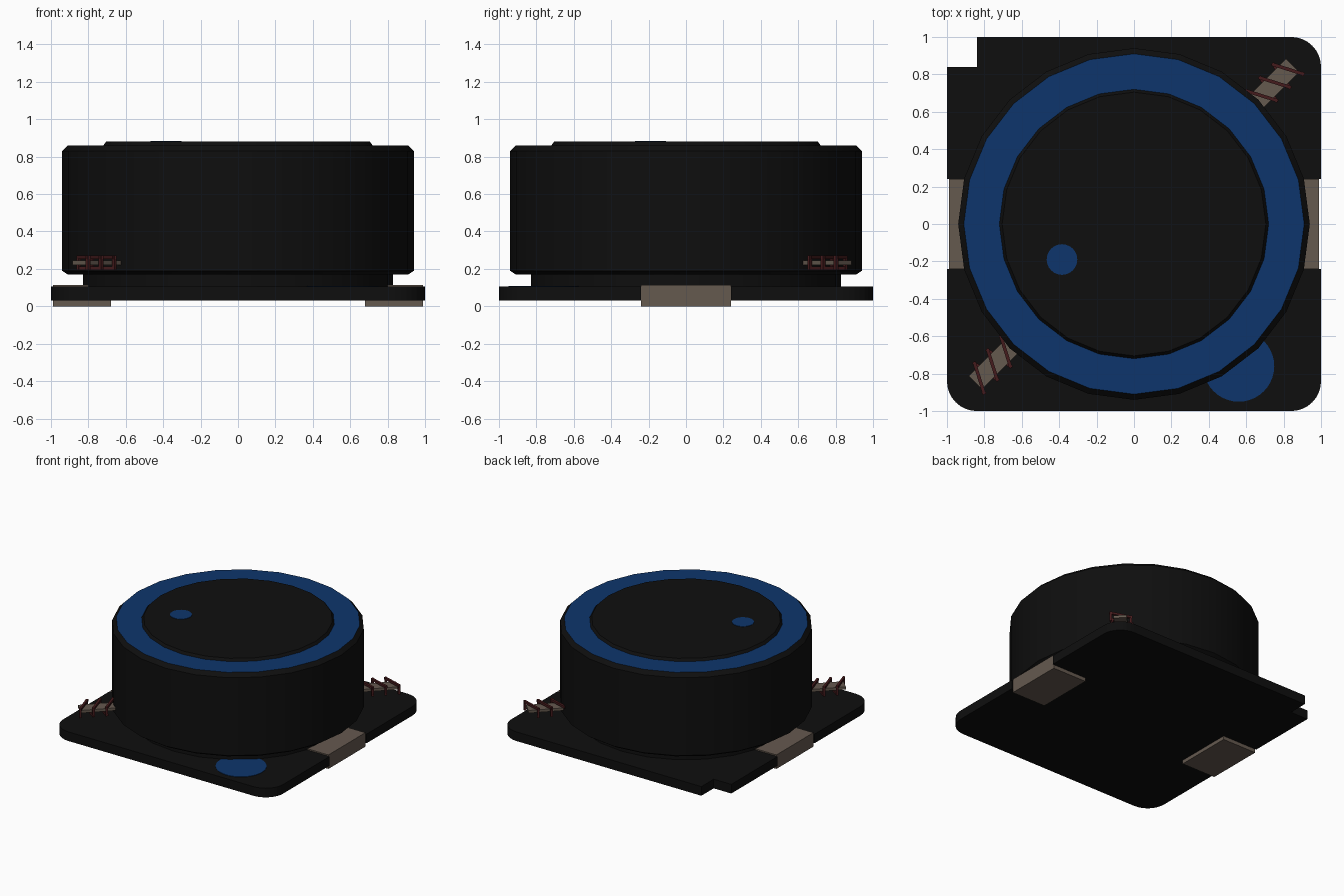
import bpy, bmesh, math
from mathutils import Vector

cube = bpy.data.objects.get("Cube")
if cube:
    bpy.data.objects.remove(cube, do_unlink=True)


def material(name, rgb, rough=0.6):
    m = bpy.data.materials.new(name)
    m.use_nodes = True
    m.diffuse_color = (*rgb, 1)
    bsdf = m.node_tree.nodes["Principled BSDF"]
    bsdf.inputs["Base Color"].default_value = (*rgb, 1)
    bsdf.inputs["Roughness"].default_value = rough
    return m


BLACK = material("matte black", (0.0045, 0.0045, 0.0045))
BLUE = material("deep blue", (0.004, 0.036, 0.15))
METAL = material("dull tin", (0.13, 0.10, 0.078))
COPPER = material("dark red enamel", (0.06, 0.011, 0.012))


def finish(name, bm, *mats, smooth=False):
    bmesh.ops.recalc_face_normals(bm, faces=bm.faces)
    me = bpy.data.meshes.new(name)
    bm.to_mesh(me)
    bm.free()
    for m in mats:
        me.materials.append(m)
    ob = bpy.data.objects.new(name, me)
    bpy.context.collection.objects.link(ob)
    if smooth:
        bpy.ops.object.select_all(action='DESELECT')
        ob.select_set(True)
        bpy.context.view_layer.objects.active = ob
        bpy.ops.object.shade_smooth_by_angle(angle=math.radians(25))
    return ob


def prism(name, points, offset, mat):
    """Extrude a closed outline of 3D points along an offset."""
    bm = bmesh.new()
    face = bm.faces.new([bm.verts.new(p) for p in points])
    new = bmesh.ops.extrude_face_region(bm, geom=[face])["geom"]
    moved = [v for v in new if isinstance(v, bmesh.types.BMVert)]
    bmesh.ops.translate(bm, verts=moved, vec=offset)
    return finish(name, bm, mat)


def ring(cx, cy, r, z, n, start=0.0, sweep=math.tau):
    return [(cx + r * math.cos(start + sweep * i / n),
             cy + r * math.sin(start + sweep * i / n), z) for i in range(n)]


# Base plate: rounded corners, one square corner notch, a recess per terminal
Z0, Z1, R = 0.03, 0.105, 0.16


def corner(sx, sy, start):
    return ring(sx * (1 - R), sy * (1 - R), R, Z0, 9, start, math.pi / 2 * 9 / 8)


def recess(s):
    return [(s * x, s * y, Z0) for x, y in
            ((1, -0.24), (0.97, -0.24), (0.97, 0.24), (1, 0.24))]


outline = (corner(1, -1, -math.pi / 2) + recess(1) + corner(1, 1, 0)
           + [(-0.84, 1, Z0), (-0.84, 0.84, Z0), (-1, 0.84, Z0)]
           + recess(-1) + corner(-1, -1, math.pi))
prism("base_plate", outline, (0, 0, Z1 - Z0), BLACK)

# Drum body: turned profile with neck, chamfers and raised lid
profile = [(0.83, 0.10), (0.83, 0.17), (0.91, 0.17), (0.94, 0.19), (0.94, 0.83),
           (0.91, 0.86), (0.72, 0.86), (0.705, 0.88)]
bm = bmesh.new()
N = 24
loops = [[bm.verts.new(p) for p in ring(0, 0, r, z, N)] for r, z in profile]
for k, (a, b) in enumerate(zip(loops, loops[1:])):
    for i in range(N):
        j = (i + 1) % N
        f = bm.faces.new((a[i], a[j], b[j], b[i]))
        f.material_index = 1 if k == 5 else 0   # flat band around the lid
bm.faces.new(loops[-1])
bm.faces.new(loops[0])
finish("drum_body", bm, BLACK, BLUE, smooth=True)

# Painted dots on the lid and on the base corner
prism("lid_dot", ring(-0.385, -0.19, 0.082, 0.878, 24), (0, 0, 0.005), BLUE)
prism("base_dot", ring(0.56, -0.76, 0.19, 0.103, 40), (0, 0, 0.005), BLUE)

# Wrap-around solder terminals
clip = [(0.68, 0), (0.99, 0), (0.99, 0.115), (0.80, 0.115),
        (0.80, 0.105), (0.97, 0.105), (0.97, 0.03), (0.68, 0.03)]
for side, s in (("left", 1), ("right", -1)):
    prism(f"{side}_terminal", [(s * x, -0.24, z) for x, z in clip],
          (0, 0.48, 0), METAL)

# Wire ends: flat strip along the diagonal with a square coil wrapped round it
H = math.sqrt(0.5)


def place(u, v, z, flip):
    """u runs outward along the diagonal, v across it."""
    x, y = H * (u + v), H * (u - v)
    return Vector((-y, -x, z)) if flip else Vector((x, y, z))


def bar(bm, a, b, t=0.009):
    """Square bar between two points."""
    d = (b - a).normalized()
    up = Vector((0, 0, 1)) if abs(d.z) < 0.9 else Vector((H, H, 0))
    s = d.cross(up).normalized() * t
    w = s.cross(d).normalized() * t
    ends = [[bm.verts.new(p + i * s + j * w)
             for i, j in ((1, 1), (-1, 1), (-1, -1), (1, -1))]
            for p in (a - d * t, b + d * t)]
    for i in range(4):
        j = (i + 1) % 4
        bm.faces.new((ends[0][i], ends[0][j], ends[1][j], ends[1][i]))
    bm.faces.new(ends[0])
    bm.faces.new(ends[1])


for side, flip in (("back_left", False), ("front_right", True)):
    strip = [place(u, v, 0.222, flip) for u, v in
             ((0.85, -0.05), (1.20, -0.05), (1.20, 0.05), (0.85, 0.05))]
    prism(f"{side}_wire_strip", strip, (0, 0, 0.022), METAL)
    path = []
    for turn in range(3):
        u = 0.93 + 0.1 * turn
        path += [(u, -0.075, 0.262), (u + 0.075, 0.07, 0.262),
                 (u + 0.075, 0.07, 0.203), (u + 0.1, -0.075, 0.203)]
    path = [place(*p, flip) for p in path[:-1]]
    bm = bmesh.new()
    for a, b in zip(path, path[1:]):
        bar(bm, a, b)
    finish(f"{side}_wire_coil", bm, COPPER)
